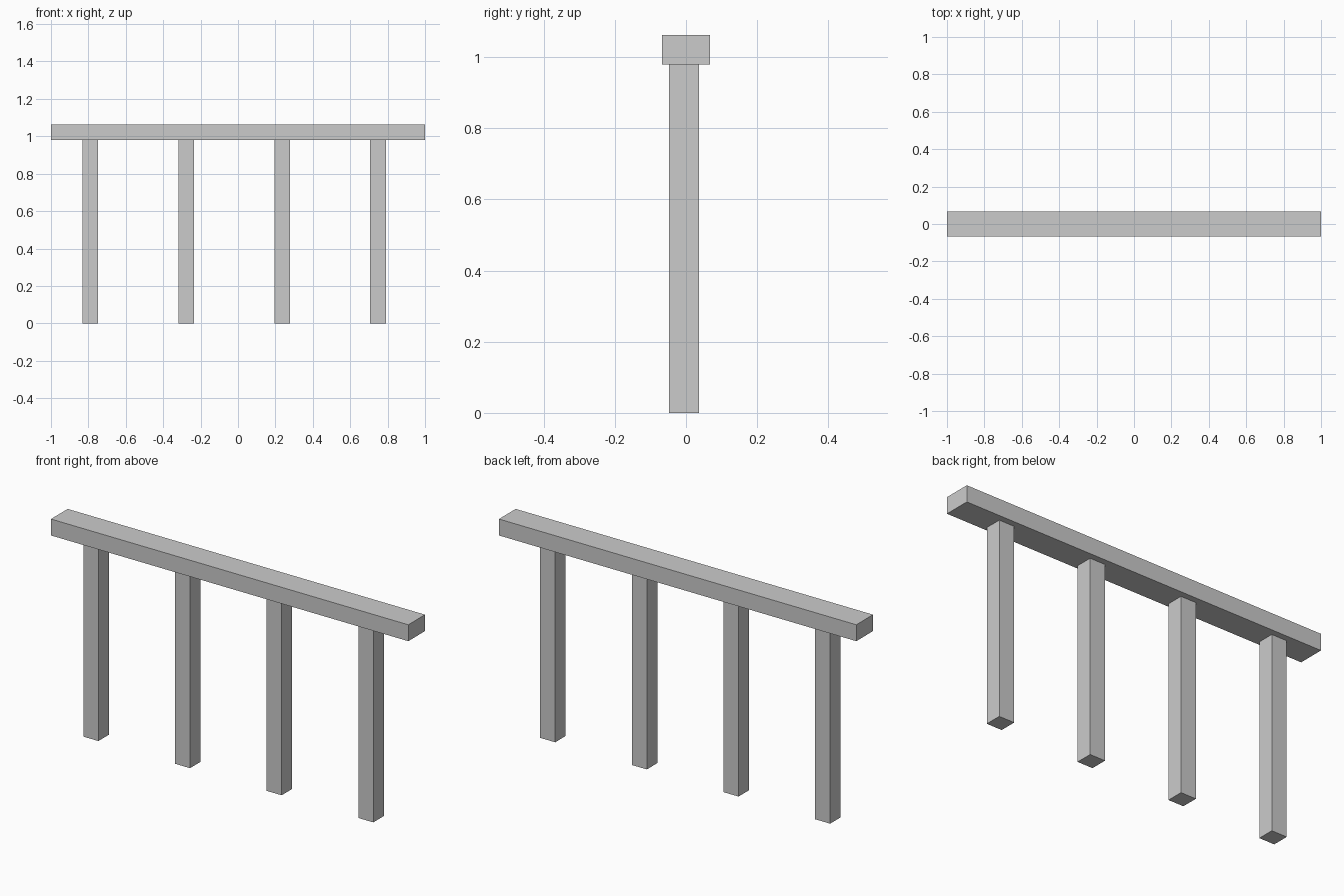
import bpy

if "Cube" in bpy.data.objects:
    bpy.data.objects.remove(bpy.data.objects["Cube"])

RAIL_BOTTOM, RAIL_TOP = 0.98, 1.063
POST_WIDTH = 0.084


def box(name, size, centre):
    bpy.ops.mesh.primitive_cube_add(size=1, location=centre)
    obj = bpy.context.object
    obj.name = name
    obj.scale = size
    bpy.ops.object.transform_apply(location=False, rotation=False, scale=True)
    return obj


# Top rail
box("top_rail", (2.0, 0.134, RAIL_TOP - RAIL_BOTTOM),
    (0, 0, (RAIL_TOP + RAIL_BOTTOM) / 2))

# Four evenly spaced posts, set slightly toward the front
for i in range(4):
    box(f"post_{i + 1}", (POST_WIDTH, POST_WIDTH, RAIL_BOTTOM),
        (-0.79 + 0.513 * i, -0.006, RAIL_BOTTOM / 2))
